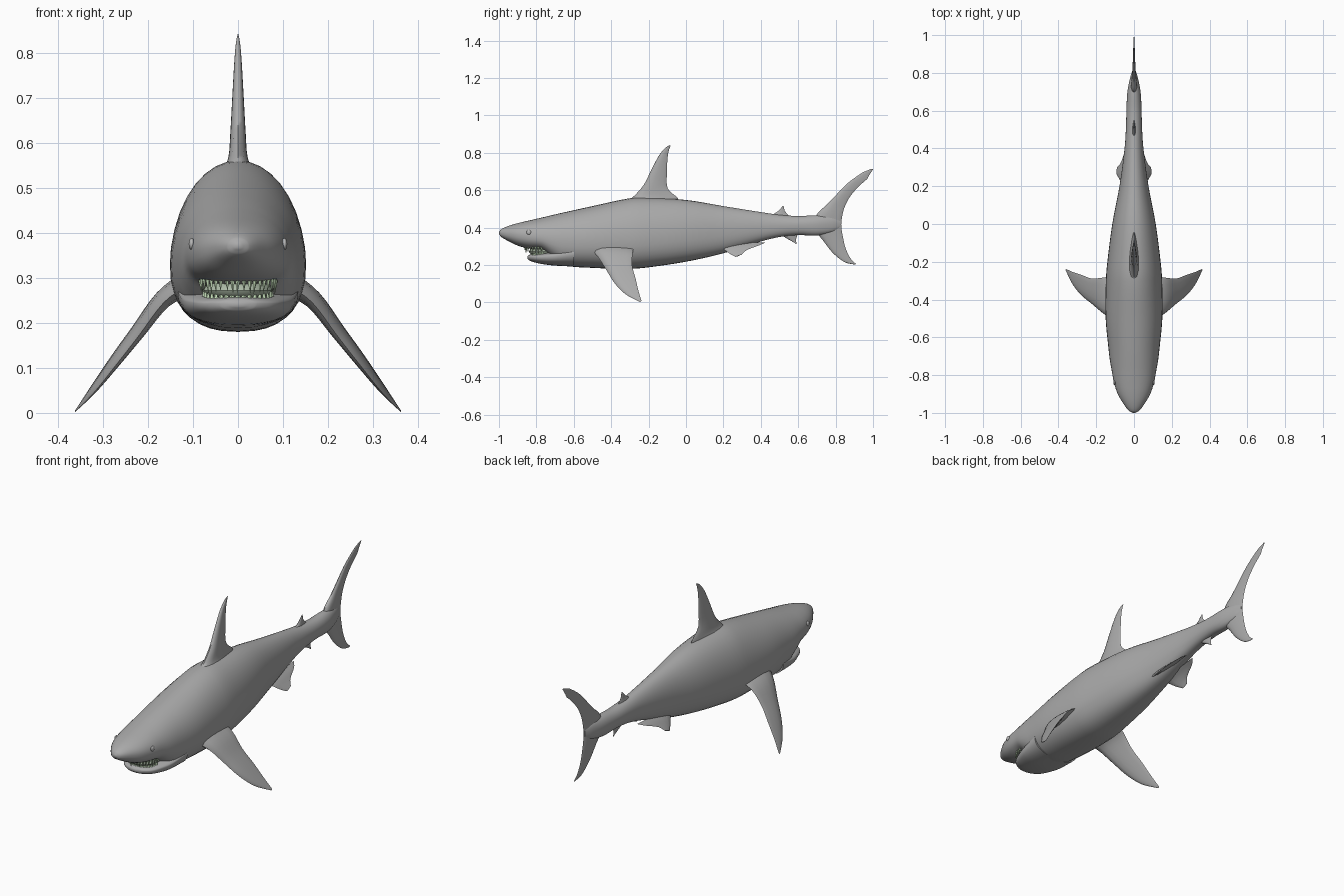
import bpy, bmesh, math, random
from mathutils import Vector

if "Cube" in bpy.data.objects:
    bpy.data.objects.remove(bpy.data.objects["Cube"])

random.seed(4)


def material(name, rgb):
    m = bpy.data.materials.new(name)
    m.diffuse_color = (*rgb, 1)
    m.use_nodes = True
    m.node_tree.nodes["Principled BSDF"].inputs["Base Color"].default_value = m.diffuse_color
    return m


SKIN = material("grey skin", (0.40, 0.40, 0.40))
EYE = material("eye grey", (0.47, 0.47, 0.47))
TOOTH = material("pale green teeth", (0.55, 0.72, 0.48))
MOUTH = material("mouth lining", (0.42, 0.50, 0.39))


def finish(name, bm, mat, angle=50):
    bmesh.ops.recalc_face_normals(bm, faces=bm.faces)
    me = bpy.data.meshes.new(name)
    bm.to_mesh(me)
    bm.free()
    me.materials.append(mat)
    ob = bpy.data.objects.new(name, me)
    bpy.context.collection.objects.link(ob)
    bpy.ops.object.select_all(action='DESELECT')
    ob.select_set(True)
    bpy.context.view_layer.objects.active = ob
    bpy.ops.object.shade_smooth_by_angle(angle=math.radians(angle))
    return ob


def smooth_rows(rows, key, steps):
    """Cubic interpolation through rows of numbers, spaced by key values."""
    n = len(rows)

    def slope(i):
        a, b = max(i - 1, 0), min(i + 1, n - 1)
        return [(q - p) / (key[b] - key[a]) for p, q in zip(rows[a], rows[b])]
    out = []
    for i in range(n - 1):
        h, m0, m1 = key[i + 1] - key[i], slope(i), slope(i + 1)
        for s in range(steps):
            t = s / steps
            a, b = 2*t**3 - 3*t*t + 1, t**3 - 2*t*t + t
            c, d = 3*t*t - 2*t**3, t**3 - t*t
            out.append([a*p + b*h*u + c*q + d*h*v for p, q, u, v
                        in zip(rows[i], rows[i + 1], m0, m1)])
    return out + [list(rows[-1])]


def loft(name, rings, mat, angle=50):
    bm = bmesh.new()
    vs = [[bm.verts.new(p) for p in r] for r in rings]
    n = len(rings[0])
    for a, b in zip(vs, vs[1:]):
        for i in range(n):
            j = (i + 1) % n
            bm.faces.new((a[i], a[j], b[j], b[i]))
    bm.faces.new(vs[0])
    bm.faces.new(vs[-1])
    return finish(name, bm, mat, angle)


def hull(name, rows, steps=4, sides=36):
    """Rows hold y, top, bottom, half width, height of the widest point."""
    rings = []
    for y, top, bot, w, mid in smooth_rows(rows, [r[0] for r in rows], steps):
        ring = []
        for k in range(sides):
            a = 2 * math.pi * k / sides
            c, s = math.cos(a), math.sin(a)
            if s < 0:   # fuller belly
                c = math.copysign(abs(c) ** 0.82, c)
                s = -abs(s) ** 0.82
            ring.append((w * c, y, mid + s * ((top - mid) if s > 0 else (mid - bot))))
        rings.append(ring)
    return loft(name, rings, SKIN)


def fin(name, rows, steps=4, half=7, mirror=False):
    """Rows hold leading point, trailing point and half thickness."""
    flat = [(*a, *b, t) for a, b, t in rows]
    secs = smooth_rows(flat, list(range(len(rows))), steps)
    mids = [(Vector(s[:3]) + Vector(s[3:6])) / 2 for s in secs]
    rings = []
    for i, s in enumerate(secs):
        lead, trail, th = Vector(s[:3]), Vector(s[3:6]), max(s[6], 0.0005)
        span = mids[min(i + 1, len(mids) - 1)] - mids[max(i - 1, 0)]
        nrm = (trail - lead).cross(span).normalized()
        ring = []
        for k in range(2 * half):
            a = math.pi * k / half
            u = (1 - math.cos(a)) / 2
            d = math.sin(a) * (1.25 - 0.85 * u)   # rounded front, thin rear
            ring.append(lead.lerp(trail, u) + nrm * th * d)
        rings.append(ring)
    ob = loft(name, rings, SKIN, 60)
    if mirror:
        ob.modifiers.new("mirror", 'MIRROR')
    return ob


def flat_fin(name, rows):
    return fin(name, [((0, a, b), (0, c, d), t) for a, b, c, d, t in rows])


# Body with snout and upper jaw
hull("body", [
    (-1.00, .376, .366, .006, .371), (-.99, .390, .352, .026, .371),
    (-.95, .409, .328, .057, .368), (-.90, .424, .304, .086, .362),
    (-.84, .438, .288, .106, .355), (-.77, .454, .278, .119, .345),
    (-.72, .466, .240, .128, .335), (-.66, .480, .200, .135, .330),
    (-.50, .515, .185, .150, .330), (-.30, .557, .180, .149, .335),
    (-.20, .560, .188, .141, .345), (0, .548, .218, .115, .365),
    (.20, .515, .263, .077, .385), (.40, .483, .326, .050, .405),
    (.50, .469, .350, .043, .412), (.60, .462, .360, .040, .414),
    (.70, .466, .358, .035, .416), (.78, .460, .375, .019, .418),
    (.825, .440, .400, .004, .420)])

# Lower jaw
hull("lower_jaw", [
    (-.848, .246, .236, .012, .241), (-.84, .254, .226, .043, .243),
    (-.81, .259, .214, .080, .243), (-.76, .267, .204, .104, .245),
    (-.70, .275, .197, .122, .250), (-.60, .290, .192, .134, .270)])

# Fins on the centre line
flat_fin("dorsal_fin", [
    (-.32, .535, -.045, .535, .040), (-.275, .572, -.045, .560, .024),
    (-.225, .630, -.098, .610, .019), (-.185, .710, -.102, .695, .014),
    (-.145, .785, -.098, .778, .009), (-.112, .825, -.090, .818, .005),
    (-.086, .842, -.082, .838, .001)])
flat_fin("second_dorsal_fin", [
    (.45, .462, .56, .455, .012), (.490, .487, .545, .470, .006),
    (.508, .505, .528, .490, .004), (.519, .517, .524, .513, .001)])
flat_fin("anal_fin", [
    (.50, .365, .60, .368, .012), (.550, .336, .590, .345, .006),
    (.575, .322, .589, .326, .003), (.587, .312, .592, .314, .001)])
flat_fin("tail_fin", [
    (.900, .203, .911, .205, .001), (.845, .217, .882, .232, .004),
    (.782, .268, .855, .285, .007), (.730, .335, .838, .355, .012),
    (.680, .400, .830, .415, .017), (.700, .472, .836, .465, .017),
    (.750, .520, .850, .515, .012), (.800, .572, .880, .570, .009),
    (.860, .634, .925, .622, .006), (.930, .686, .968, .660, .004),
    (.965, .704, .978, .678, .003), (.995, .715, 1.0, .711, .001)])

# Paired fins
fin("pectoral_fins", [
    ((.110, -.510, .285), (.110, -.275, .300), .030),
    ((.165, -.472, .245), (.172, -.285, .265), .021),
    ((.220, -.425, .172), (.226, -.288, .198), .016),
    ((.272, -.383, .105), (.277, -.270, .130), .012),
    ((.320, -.325, .045), (.322, -.255, .065), .007),
    ((.362, -.245, .002), (.360, -.238, .008), .001)], mirror=True)
fin("pelvic_fins", [
    ((.030, .180, .305), (.020, .425, .320), .012),
    ((.056, .205, .282), (.045, .390, .305), .008),
    ((.076, .235, .260), (.070, .325, .280), .005),
    ((.093, .265, .244), (.090, .300, .257), .002)], mirror=True)

# Eyes
for side, label in ((-1, "left"), (1, "right")):
    bm = bmesh.new()
    bmesh.ops.create_uvsphere(bm, u_segments=16, v_segments=10, radius=.013)
    bmesh.ops.scale(bm, vec=(.5, 1, 1), verts=bm.verts)
    bmesh.ops.translate(bm, vec=(side * .103, -.84, .375), verts=bm.verts)
    finish(label + "_eye", bm, EYE)

# Mouth lining between the jaws
bm = bmesh.new()
bmesh.ops.create_uvsphere(bm, u_segments=24, v_segments=10, radius=1)
bmesh.ops.scale(bm, vec=(.078, .085, .026), verts=bm.verts)
bmesh.ops.translate(bm, vec=(0, -.755, .272), verts=bm.verts)
finish("mouth_lining", bm, MOUTH)


def teeth(name, count, rx, ry, base, tip, rise):
    """Pointed teeth along a half-ellipse jaw line."""
    bm = bmesh.new()
    for k in range(count):
        a = math.radians(-80 + 160 * k / (count - 1))
        out = Vector((math.sin(a), -math.cos(a), 0))
        along = Vector((math.cos(a), math.sin(a), 0))
        root = Vector((rx * math.sin(a), -.755 - ry * math.cos(a),
                       base + rise * (1 - math.cos(a))))
        wide = .0068
        ring = [bm.verts.new(root + along * wide * p + out * .004 * q)
                for p, q in ((1, 0), (0, 1), (-1, 0), (0, -1))]
        reach = (tip - base) * random.uniform(.8, 1.1)
        top = bm.verts.new(root + Vector((0, 0, reach)) - out * .004
                           + along * random.uniform(-.003, .003))
        for i in range(4):
            bm.faces.new((ring[i], ring[(i + 1) % 4], top))
        bm.faces.new(ring)
    finish(name, bm, TOOTH, 30)


teeth("upper_teeth", 19, .086, .108, .302, .266, -.006)
teeth("lower_teeth", 17, .077, .075, .250, .282, .010)
